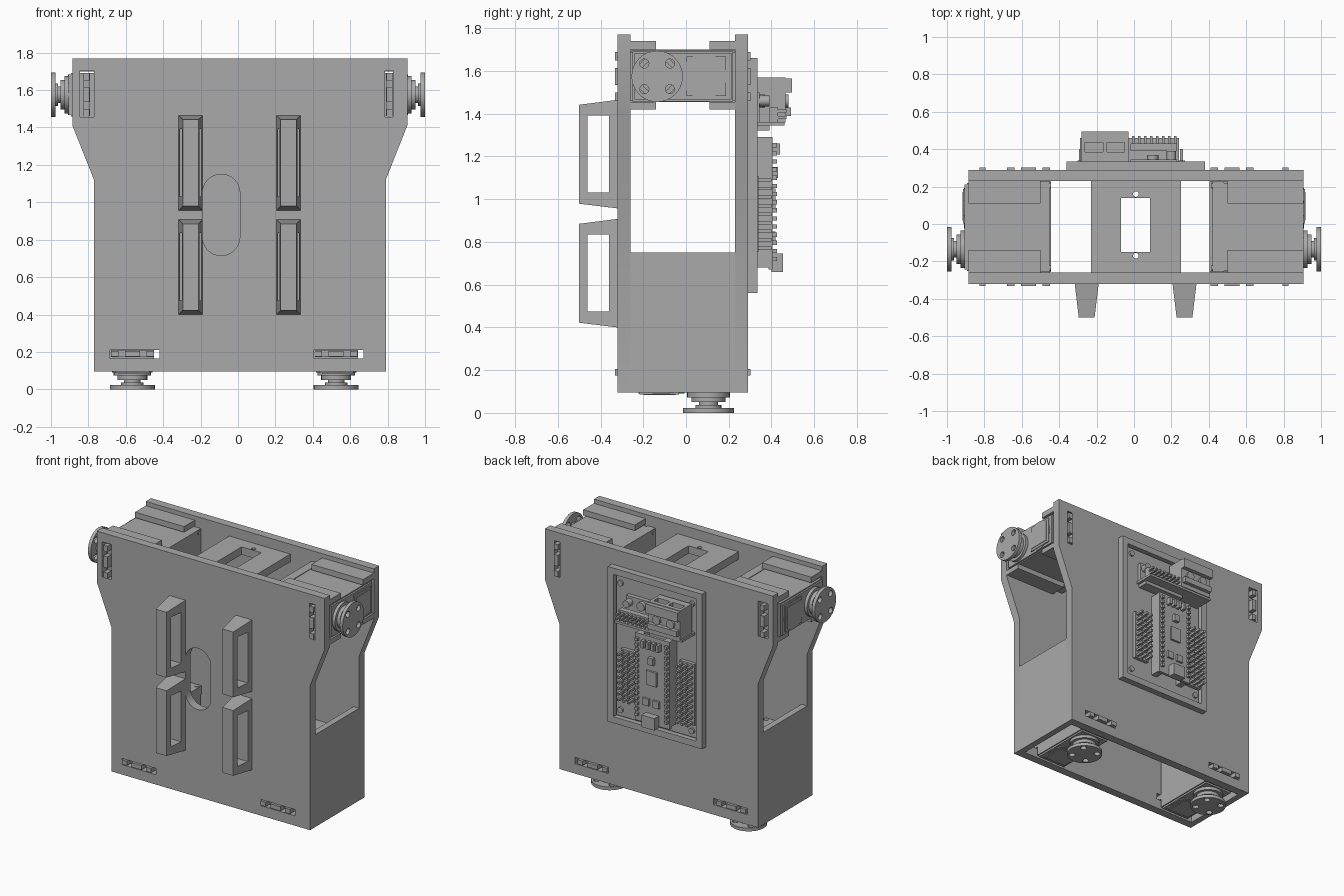
import bpy, bmesh
from mathutils import Matrix, Vector

cube = bpy.data.objects.get("Cube")
if cube:
    bpy.data.objects.remove(cube, do_unlink=True)

grey = bpy.data.materials.new("plain grey")
grey.use_nodes = True
grey.diffuse_color = (0.4, 0.4, 0.4, 1)
grey.node_tree.nodes["Principled BSDF"].inputs["Base Color"].default_value = (0.4, 0.4, 0.4, 1)
made = []


def finish(name, bm, matrix=None):
    if matrix:
        bm.transform(matrix)
    bmesh.ops.recalc_face_normals(bm, faces=bm.faces)
    mesh = bpy.data.meshes.new(name)
    bm.to_mesh(mesh)
    bm.free()
    mesh.materials.append(grey)
    ob = bpy.data.objects.new(name, mesh)
    bpy.context.collection.objects.link(ob)
    made.append(ob)
    return ob


def solid(name, boxes=(), cyls=(), matrix=None):
    """boxes: x0, x1, y0, y1, z0, z1   cyls along z: x, y, radius, z0, z1"""
    bm = bmesh.new()
    for x0, x1, y0, y1, z0, z1 in boxes:
        m = Matrix.Translation(((x0 + x1) / 2, (y0 + y1) / 2, (z0 + z1) / 2))
        m = m @ Matrix.Diagonal((x1 - x0, y1 - y0, z1 - z0, 1))
        bmesh.ops.create_cube(bm, size=1, matrix=m)
    for x, y, r, z0, z1 in cyls:
        bmesh.ops.create_cone(bm, cap_ends=True, segments=32, radius1=r, radius2=r,
                              depth=z1 - z0, matrix=Matrix.Translation((x, y, (z0 + z1) / 2)))
    return finish(name, bm, matrix)


def prism(name, points, axis, a, b):
    """Extrude a closed 2D outline along axis 'x' or 'y'."""
    place = (lambda p, t: (t, *p)) if axis == 'x' else (lambda p, t: (p[0], t, p[1]))
    bm = bmesh.new()
    face = bm.faces.new([bm.verts.new(place(p, a)) for p in points])
    ext = bmesh.ops.extrude_face_region(bm, geom=[face])
    step = Vector((b - a, 0, 0)) if axis == 'x' else Vector((0, b - a, 0))
    bmesh.ops.translate(bm, vec=step, verts=[v for v in ext["geom"] if isinstance(v, bmesh.types.BMVert)])
    return finish(name, bm)


def cut(target, *cutters):
    bpy.context.view_layer.objects.active = target
    for c in cutters:
        mod = target.modifiers.new("cut", 'BOOLEAN')
        mod.object, mod.operation, mod.solver = c, 'DIFFERENCE', 'EXACT'
        bpy.ops.object.modifier_apply(modifier=mod.name)
        made.remove(c)
        bpy.data.objects.remove(c, do_unlink=True)


# Facing of the cylinders that point backwards (+y)
BACK = Matrix(((1, 0, 0, 0), (0, 0, 1, 0), (0, -1, 0, 0), (0, 0, 0, 1)))

# Front and back walls with shoulder flare
outline = [(-0.77, 0.095), (0.79, 0.095), (0.79, 1.12), (0.905, 1.41),
           (0.905, 1.77), (-0.885, 1.77), (-0.885, 1.41), (-0.77, 1.12)]
front_wall = prism("front_wall", outline, 'y', -0.32, -0.26)
back_wall = prism("back_wall", outline, 'y', 0.23, 0.29)

# Slots for the motor ears
for wall, y0, y1 in ((front_wall, -0.4, -0.2), (back_wall, 0.2, 0.4)):
    for x0, x1 in ((-0.845, -0.77), (0.785, 0.83)):
        cut(wall, solid("slot", [(x0, x1, y0, y1, 1.455, 1.705)]))
    for x in (-0.565, 0.525):
        cut(wall, solid("slot", [(x - 0.12, x + 0.145, y0, y1, 0.165, 0.21)]))

# Rounded cable opening in the front
cut(front_wall,
    solid("opening_middle", [(-0.19, 0.01, -0.4, -0.2, 0.815, 1.05)]),
    solid("opening_low", cyls=[(-0.09, -0.815, 0.1, -0.4, -0.2)], matrix=BACK),
    solid("opening_high", cyls=[(-0.09, -1.05, 0.1, -0.4, -0.2)], matrix=BACK))

# Lower side walls
solid("side_wall_right", [(-0.77, -0.725, -0.26, 0.23, 0.095, 0.75)])
solid("side_wall_left", [(0.745, 0.79, -0.26, 0.23, 0.095, 0.75)])

# Rails above and below the shoulder motors
for name, x0, x1 in (("right", -0.885, -0.5), ("left", 0.5, 0.905)):
    solid("rails_" + name, [(x0, x1, y0, y1, z0, z1)
                            for y0, y1 in ((-0.26, -0.14), (0.11, 0.23))
                            for z0, z1 in ((1.42, 1.455), (1.7, 1.74))])

# Neck shelf with motor opening and screw holes
shelf = solid("neck_shelf", [(-0.23, 0.25, -0.26, 0.23, 1.645, 1.7)])
cut(shelf, solid("shelf_hole", [(-0.07, 0.085, -0.15, 0.14, 1.5, 1.8)]))
for y in (-0.17, 0.16):
    cut(shelf, solid("screw_hole", cyls=[(0.01, y, 0.015, 1.5, 1.8)]))


# Motor: local z points outward, face at z = 0
def motor(name, x_axis, y_axis, z_axis, origin, depth):
    m = Matrix((x_axis, y_axis, z_axis)).transposed().to_4x4()
    m.translation = origin
    solid(name + "_case", [(-0.117, 0.117, -0.235, 0.235, -depth + 0.06, -0.012),
                           (-0.109, 0.109, -0.227, 0.227, -0.012, 0),
                           (-0.121, 0.121, -0.241, 0.241, -depth + 0.004, -depth + 0.065)],
          [(x, y, 0.016, -depth, -depth + 0.01) for x in (-0.1, 0.1) for y in (-0.22, 0.22)], m)
    ears = [(-0.115, 0.115, -0.27, 0.27, -0.113, -0.078)]
    for a, b in ((-0.115, -0.075), (-0.04, 0.04), (0.075, 0.115)):
        ears.append((a, b, -0.317, 0.317, -0.111, -0.08))
    solid(name + "_ears", ears, (), m)
    solid(name + "_face_plate", [(-0.092, 0.092, 0.018, 0.202, -0.01, 0.008),
                                 (-0.075, 0.075, 0.035, 0.185, 0, 0.012)],
          [(0, 0.1, 0.108, -0.01, 0.004)], m)
    solid(name + "_shaft", (), [(0, -0.12, 0.1, 0, 0.022), (0, -0.12, 0.08, 0.02, 0.045),
                                (0, -0.12, 0.045, 0.04, 0.075), (0, -0.12, 0.06, 0.058, 0.073),
                                (0, -0.12, 0.022, 0.07, 0.0945)], m)
    horn = solid(name + "_horn", (), [(0, -0.12, 0.12, 0.072, 0.095)], m)
    for sx in (-0.06, 0.06):
        for sy in (-0.06, 0.06):
            cut(horn, solid("horn_hole", (), [(sx, sy - 0.12, 0.021, 0.05, 0.12)], m))


motor("left_shoulder", (0, 0, -1), (0, 1, 0), (1, 0, 0), (0.905, -0.015, 1.575), 0.49)
motor("right_shoulder", (0, 0, 1), (0, 1, 0), (-1, 0, 0), (-0.905, -0.015, 1.575), 0.46)
motor("left_hip", (1, 0, 0), (0, -1, 0), (0, 0, -1), (0.525, -0.015, 0.095), 0.49)
motor("right_hip", (1, 0, 0), (0, -1, 0), (0, 0, -1), (-0.565, -0.015, 0.095), 0.49)

# Four tapered loop handles on the front
for i, x in enumerate((-0.253, 0.27)):
    for j, z in enumerate((0.4, 0.957)):
        side = [(-0.32, z), (-0.32, z + 0.508), (-0.5, z + 0.485), (-0.5, z + 0.022)]
        handle = prism("handle_%d%d" % (i, j), side, 'x', x - 0.064, x + 0.064)
        for v in handle.data.vertices:
            if v.co.y < -0.45:
                v.co.x = x + (v.co.x - x) * 0.66
        cut(handle, solid("grip_hole", [(x - 0.2, x + 0.2, -0.46, -0.36, z + 0.074, z + 0.435)]))

# Electronics tray on the back
tray = solid("board_tray", [(-0.36, 0.38, 0.285, 0.335, 0.56, 1.66)])
cut(tray, solid("tray_recess", [(-0.315, 0.335, 0.3, 0.4, 0.605, 1.615)]))
solid("circuit_board", [(-0.305, 0.325, 0.295, 0.315, 0.615, 1.605)])
solid("board_screws", (), [(x, -z, 0.02, 0.31, 0.328)
                           for x in (-0.27, 0.29) for z in (0.66, 1.56)], BACK)

# Controller on two socket strips, with pins, chips and plug
solid("sockets", [(x, x + 0.045, 0.31, 0.385, 0.68, 1.29) for x in (-0.15, 0.065)])
solid("controller_board", [(-0.155, 0.115, 0.385, 0.405, 0.67, 1.29)])
solid("controller_pins", [(x - 0.01, x + 0.01, 0.4, 0.425, z, z + 0.02)
                          for x in (-0.135, 0.095) for z in [0.71 + 0.038 * k for k in range(15)]])
solid("controller_parts", [(-0.07, 0.03, 0.4, 0.455, 0.66, 0.745),
                           (-0.06, 0.02, 0.4, 0.42, 0.95, 1.05),
                           (-0.08, -0.03, 0.4, 0.42, 0.8, 0.85), (0.0, 0.05, 0.4, 0.42, 0.8, 0.85),
                           (-0.04, 0.0, 0.4, 0.43, 1.1, 1.15)]
      + [(x, x + 0.02, 0.4, 0.44, 1.21, 1.26) for x in (-0.09, -0.05, -0.01, 0.03)])

# Pin headers on both sides
for name, xs, z0, rows in (("left", (0.175, 0.215, 0.255), 0.77, 9),
                           ("right", (-0.285, -0.245, -0.205), 0.73, 11)):
    zs = [z0 + 0.04 * k for k in range(rows)]
    solid("header_base_" + name, [(xs[0] - 0.018, xs[-1] + 0.018, 0.31, 0.34, z0 - 0.018, zs[-1] + 0.018)])
    solid("header_pins_" + name, [(x - 0.008, x + 0.008, 0.33, 0.4, z - 0.008, z + 0.008)
                                  for x in xs for z in zs])

# Power terminal and regulator module
solid("module_board", [(-0.29, 0.24, 0.31, 0.46, 1.345, 1.362), (-0.1, 0.22, 0.31, 0.39, 1.322, 1.345)])
terminal = solid("terminal_block", [(-0.28, -0.03, 0.335, 0.465, 1.36, 1.57)])
for x in (-0.262, -0.145):
    cut(terminal, solid("terminal_hole", [(x, x + 0.095, 0.385, 0.435, 1.5, 1.6)]))
solid("terminal_lip", [(-0.27, -0.04, 0.465, 0.492, 1.39, 1.43), (-0.28, -0.03, 0.465, 0.495, 1.5, 1.565)])
solid("terminal_screws", (), [(x, -1.46, 0.03, 0.46, 0.48) for x in (-0.21, -0.1)], BACK)
solid("module_block", [(-0.02, 0.23, 0.39, 0.43, 1.36, 1.43), (-0.02, 0.23, 0.31, 0.345, 1.36, 1.5)])
solid("module_pins", [(x, x + 0.014, 0.43, 0.47, z, z + 0.014)
                      for x in [-0.01 + 0.032 * k for k in range(8)] for z in (1.375, 1.405)])
solid("module_button", (), [(0.2, -1.46, 0.025, 0.34, 0.39), (0.1, -1.46, 0.03, 0.34, 0.37)], BACK)

# Smooth the round parts, keep the edges sharp
bpy.ops.object.select_all(action='DESELECT')
for ob in made:
    ob.select_set(True)
bpy.context.view_layer.objects.active = made[0]
bpy.ops.object.shade_smooth_by_angle()
